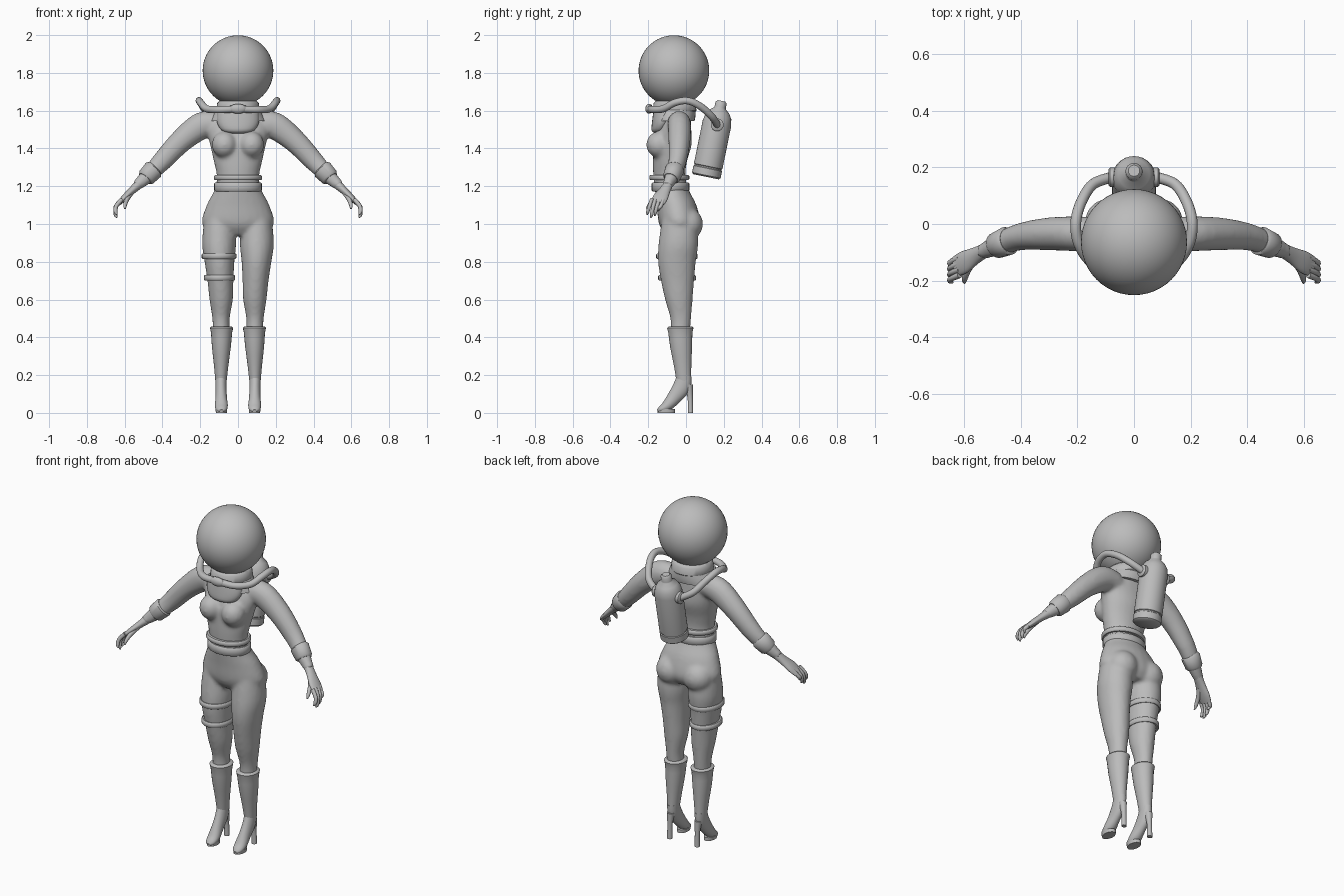
import bpy, bmesh, math
from mathutils import Vector, Matrix

cube = bpy.data.objects.get("Cube")
if cube:
    bpy.data.objects.remove(cube)

grey = bpy.data.materials.new("plain grey")
grey.use_nodes = True
grey.diffuse_color = (0.5, 0.5, 0.5, 1)
grey.node_tree.nodes["Principled BSDF"].inputs["Base Color"].default_value = grey.diffuse_color

X, Y, Z = Vector((1, 0, 0)), Vector((0, 1, 0)), Vector((0, 0, 1))


def spline(rows, steps):
    """Smooth curve through the rows, every value interpolated."""
    pts = [Vector(r) for r in rows]
    pts = [pts[0]] + pts + [pts[-1]]
    out = []
    for p, q, r, s in zip(pts, pts[1:], pts[2:], pts[3:]):
        for k in range(steps):
            t = k / steps
            out.append((q * 2 + (r - p) * t + (p * 2 - q * 5 + r * 4 - s) * t**2
                        + (q * 3 - p - r * 3 + s) * t**3) / 2)
    return out + [pts[-1]]


def skin(bm, rows, ref=None, steps=4, sides=24):
    """Tube of ellipses; rows are x, y, z, radius a, radius b. No ref: level rings."""
    path = spline(rows, steps) if steps > 1 else [Vector(r) for r in rows]
    rings = []
    for i, p in enumerate(path):
        t = Z if ref is None else (path[min(i + 1, len(path) - 1)] - path[max(i - 1, 0)]).to_3d()
        u = t.cross(ref or Y).normalized()
        v = t.cross(u).normalized()
        ring = []
        for k in range(sides):
            a = math.tau * k / sides
            ring.append(bm.verts.new(Vector(p[:3]) + u * p[3] * math.cos(a) + v * p[4] * math.sin(a)))
        rings.append(ring)
    for lo, hi in zip(rings, rings[1:]):
        for k in range(sides):
            n = (k + 1) % sides
            bm.faces.new((lo[k], lo[n], hi[n], hi[k]))
    bm.faces.new(rings[0])
    bm.faces.new(rings[-1])


def ball(bm, centre, size, u=32, v=20):
    m = Matrix.Translation(centre) @ Matrix.Diagonal((*size, 1))
    bmesh.ops.create_uvsphere(bm, u_segments=u, v_segments=v, radius=1, matrix=m)


def finish(bm, name, mirror=False, angle=45):
    bmesh.ops.recalc_face_normals(bm, faces=bm.faces)
    mesh = bpy.data.meshes.new(name)
    bm.to_mesh(mesh)
    bm.free()
    mesh.materials.append(grey)
    obj = bpy.data.objects.new(name, mesh)
    bpy.context.collection.objects.link(obj)
    bpy.ops.object.select_all(action='DESELECT')
    obj.select_set(True)
    bpy.context.view_layer.objects.active = obj
    bpy.ops.object.shade_smooth_by_angle(angle=math.radians(angle))
    if mirror:
        obj.modifiers.new("mirror", 'MIRROR').use_mirror_merge = False
    return obj


def part(name, rows, mirror=False, **options):
    bm = bmesh.new()
    skin(bm, rows, **options)
    return finish(bm, name, mirror)


def band(name, x, y, low, high, a, b, tilt=0):
    """Soft-edged strap around a limb or the waist."""
    e = 0.006
    obj = part(name, [(x, y, low, a - e, b - e), (x, y, low + e, a, b),
                      (x, y, high - e, a, b), (x, y, high, a - e, b - e)], steps=1, sides=32)
    return obj


# Suited body: torso, hips, bust, legs and arms fused into one skin
bm = bmesh.new()
skin(bm, [(0, -.03, .94, .11, .075), (0, -.033, 1.0, .19, .11), (0, -.05, 1.1, .166, .105),
          (0, -.075, 1.18, .125, .09), (0, -.088, 1.25, .112, .085), (0, -.085, 1.33, .128, .09),
          (0, -.07, 1.42, .148, .1), (0, -.06, 1.5, .165, .088), (0, -.05, 1.56, .14, .075),
          (0, -.055, 1.6, .085, .07), (0, -.06, 1.66, .07, .07)])
skin(bm, [(.098, -.035, 1.04, .08, .09), (.1, -.04, .9, .09, .105), (.098, -.048, .8, .079, .1),
          (.093, -.045, .7, .069, .088), (.089, -.038, .6, .062, .073), (.09, -.028, .5, .046, .055),
          (.088, -.03, .42, .045, .05)])
skin(bm, [(.1, -.04, 1.53, .06, .06), (.19, -.035, 1.522, .072, .062), (.3, -.035, 1.44, .062, .058),
          (.4, -.045, 1.335, .053, .048), (.47, -.07, 1.262, .042, .04), (.54, -.1, 1.2, .027, .026)], ref=Y)
ball(bm, (.072, -.142, 1.42), (.066, .068, .07))
ball(bm, (.088, .008, 1.0), (.085, .082, .085))
body = finish(bm, "suited_body", mirror=True)
fuse = body.modifiers.new("fuse", 'REMESH')
fuse.mode, fuse.voxel_size, fuse.use_smooth_shade = 'VOXEL', 0.011, True
soften = body.modifiers.new("soften", 'SMOOTH')
soften.factor, soften.iterations = 0.5, 5

# Hands with four fingers and a thumb
bm = bmesh.new()
skin(bm, [(.52, -.09, 1.215, .026, .024), (.56, -.112, 1.178, .02, .03),
          (.6, -.135, 1.14, .017, .04), (.63, -.15, 1.11, .012, .036)], ref=Y)
for i, tip in enumerate((1.07, 1.045, 1.035, 1.05)):
    y = -.12 - .02 * i
    skin(bm, [(.615, y, 1.13, .012, .011), (.645, y - .013, 1.095, .011, .01),
              (.648, y - .022, tip + .015, .01, .009), (.64, y - .026, tip, .004, .004)],
         ref=Y, steps=3, sides=10)
skin(bm, [(.565, -.125, 1.165, .014, .014), (.588, -.165, 1.13, .013, .012),
          (.598, -.195, 1.1, .01, .01), (.598, -.208, 1.08, .004, .004)], ref=X, steps=3, sides=10)
finish(bm, "hands", mirror=True)
part("wrist_cuffs", [(.44, -.058, 1.295, .046, .044), (.447, -.06, 1.288, .054, .051),
                     (.485, -.076, 1.248, .049, .046), (.492, -.08, 1.24, .04, .038)],
     mirror=True, ref=Y, steps=1)

# High-heeled boots
part("boot_shafts", [(.087, -.03, .458, .05, .058), (.087, -.03, .45, .061, .07),
                     (.087, -.03, .425, .056, .064), (.088, -.026, .35, .05, .058),
                     (.089, -.018, .25, .038, .046), (.09, -.012, .17, .03, .039)],
     mirror=True, steps=2)
part("boot_feet", [(.09, -.008, .2, .038, .03), (.09, -.022, .14, .046, .03),
                   (.089, -.06, .085, .038, .03), (.088, -.1, .038, .029, .034),
                   (.088, -.135, .018, .017, .027), (.088, -.152, .012, .006, .01)],
     mirror=True, ref=X)
part("boot_soles", [(.088, -.105, 0, .029, .046), (.088, -.105, .02, .031, .046)], mirror=True, steps=1)
part("boot_heels", [(.09, .024, 0, .015, .014), (.09, .022, .08, .014, .014),
                    (.09, .012, .15, .022, .024)], mirror=True)

# Straps
band("upper_belt", 0, -.088, 1.232, 1.26, .127, .106)
band("lower_belt", 0, -.082, 1.172, 1.22, .126, .1)
band("upper_thigh_strap", -.1, -.048, .815, .845, .092, .11)
band("lower_thigh_strap", -.098, -.047, .7, .73, .083, .1)

# Helmet and collar
bm = bmesh.new()
ball(bm, (0, -.064, 1.812), (.187, .187, .187), 48, 32)
finish(bm, "helmet")
part("neck_ring", [(0, -.06, 1.59, .11, .105), (0, -.06, 1.6, .116, .115),
                   (0, -.06, 1.64, .11, .112), (0, -.06, 1.655, .095, .095)], steps=1, sides=32)
part("collar_yoke", [(0, -.06, 1.545, .15, .105), (0, -.06, 1.57, .135, .11),
                     (0, -.06, 1.605, .115, .11)], steps=2, sides=32)
part("collar_bib", [(0, -.145, 1.48, .04, .02), (0, -.14, 1.495, .085, .042),
                    (0, -.125, 1.54, .112, .055), (0, -.11, 1.6, .11, .062)], steps=3)

# Air tank on the back, leaning away from the body
foot, axis = Vector((0, .106, 1.25)), Vector((0, .2, .98))
profile = [(0, .068), (.008, .077), (.045, .077), (.048, .073), (.054, .073), (.057, .077),
           (.29, .077), (.325, .07), (.35, .055), (.37, .032), (.375, .03), (.4, .03), (.41, .02)]
part("air_tank", [(*(foot + axis * h), r, r) for h, r in profile], ref=X, steps=1, sides=32)

# Hose ports and hoses
part("hose_ports", [(.06, .165, 1.525, .034, .034), (.085, .165, 1.525, .034, .034),
                    (.09, .165, 1.525, .028, .028)], mirror=True, ref=Y, steps=1)
hose = [(0, -.19, 1.61), (.1, -.175, 1.605), (.165, -.12, 1.61), (.198, -.06, 1.642),
        (.205, .01, 1.652), (.185, .08, 1.62), (.145, .14, 1.565), (.08, .165, 1.525)]
part("hoses", [(*p, .019, .019) for p in hose], mirror=True, ref=Z, steps=6, sides=14)
bm = bmesh.new()
ball(bm, (0, -.195, 1.61), (.045, .02, .026))
finish(bm, "hose_coupling")
